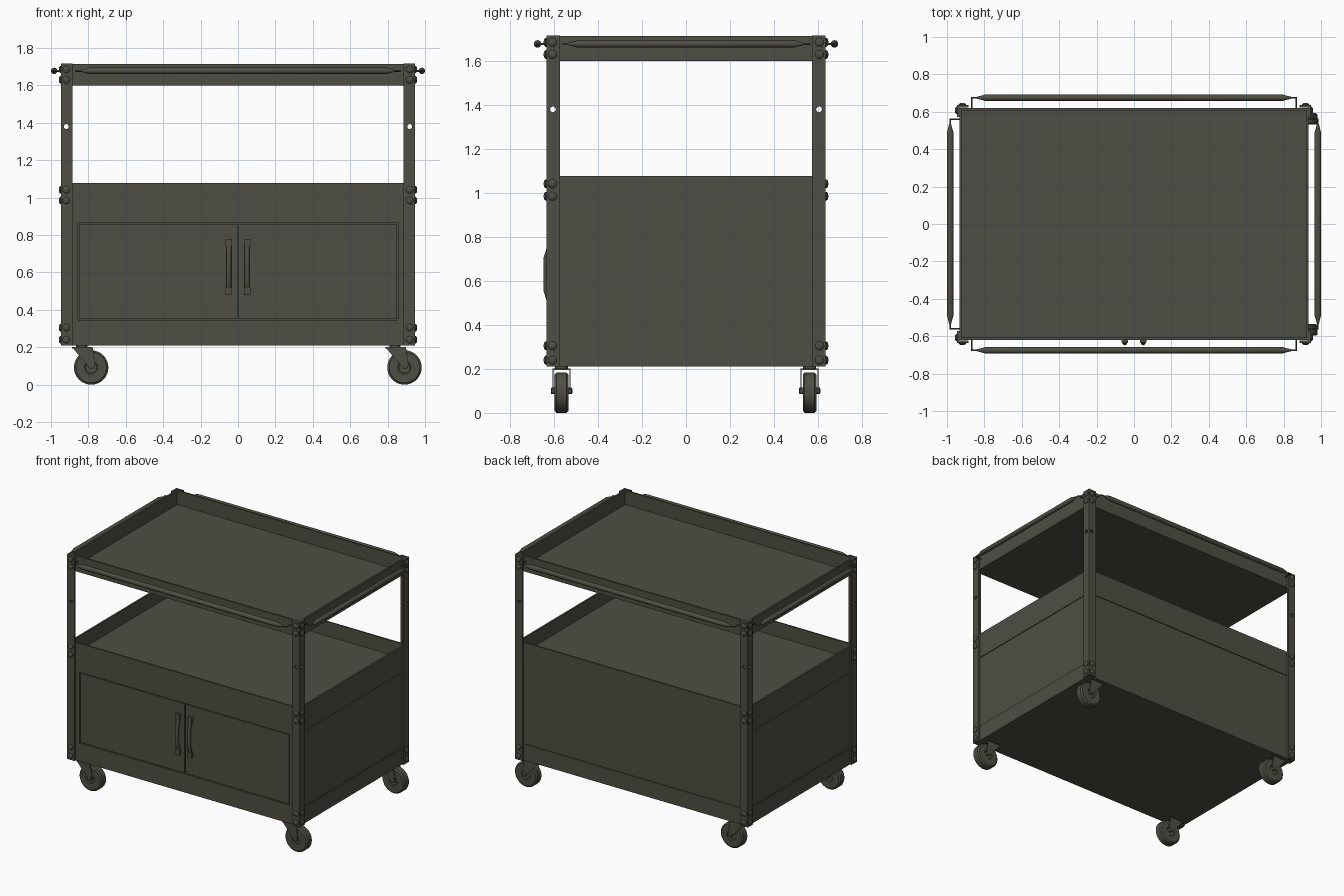
import bpy, bmesh, math
from mathutils import Vector

if "Cube" in bpy.data.objects:
    bpy.data.objects.remove(bpy.data.objects["Cube"])

paint = bpy.data.materials.new("dark_olive_grey")
paint.diffuse_color = (0.078, 0.076, 0.058, 1)
paint.use_nodes = True
paint.node_tree.nodes["Principled BSDF"].inputs["Base Color"].default_value = paint.diffuse_color

HX, HY = 0.933, 0.62      # tray half sizes
LX, LY = 0.946, 0.635     # outer faces of the corner legs
T = 0.012                 # sheet thickness


def finish(name, bm, smooth=False):
    bmesh.ops.recalc_face_normals(bm, faces=bm.faces)
    me = bpy.data.meshes.new(name)
    bm.to_mesh(me)
    bm.free()
    me.materials.append(paint)
    ob = bpy.data.objects.new(name, me)
    bpy.context.collection.objects.link(ob)
    if smooth:
        bpy.ops.object.select_all(action='DESELECT')
        ob.select_set(True)
        bpy.context.view_layer.objects.active = ob
        bpy.ops.object.shade_smooth_by_angle(angle=math.radians(40))
    return ob


def box(bm, x0, x1, y0, y1, z0, z1):
    vs = bmesh.ops.create_cube(bm, size=1)["verts"]
    for v in vs:
        v.co = Vector((x1 if v.co.x > 0 else x0, y1 if v.co.y > 0 else y0, z1 if v.co.z > 0 else z0))


def prism(bm, pts, place, depth):
    """Extrude a 2D outline; place maps (a, b) to 3D."""
    f = bm.faces.new([bm.verts.new(place(a, b)) for a, b in pts])
    g = bmesh.ops.extrude_face_region(bm, geom=[f])["geom"]
    bmesh.ops.translate(bm, vec=depth, verts=[v for v in g if isinstance(v, bmesh.types.BMVert)])


def lathe(bm, profile, origin, axis, n=16):
    """Spin (radius, distance) pairs about an axis through origin."""
    rot = Vector(axis).to_track_quat('Z', 'Y')
    rings = [[bm.verts.new(Vector(origin) + rot @ Vector((r * math.cos(2 * math.pi * i / n),
              r * math.sin(2 * math.pi * i / n), d))) for i in range(n)] for r, d in profile]
    for a, b in zip(rings, rings[1:]):
        for i in range(n):
            bm.faces.new((a[i], a[(i + 1) % n], b[(i + 1) % n], b[i]))
    bm.faces.new(rings[0])
    bm.faces.new(rings[-1])


def tube(name, pts, r):
    cu = bpy.data.curves.new(name, 'CURVE')
    cu.dimensions = '3D'
    cu.bevel_depth, cu.bevel_resolution, cu.use_fill_caps = r, 2, True
    sp = cu.splines.new('POLY')
    sp.points.add(len(pts) - 1)
    for p, co in zip(sp.points, pts):
        p.co = (*co, 1)
    cu.materials.append(paint)
    ob = bpy.data.objects.new(name, cu)
    bpy.context.collection.objects.link(ob)


def tray(name, z0, z1, floor):
    bm = bmesh.new()
    for s in (-1, 1):
        box(bm, *sorted((s * HX, s * (HX - T))), -HY, HY, z0, z1)
        box(bm, -HX + T, HX - T, *sorted((s * HY, s * (HY - T))), z0, z1)
    box(bm, -HX + T, HX - T, -HY + T, HY - T, floor - T, floor)
    return finish(name, bm)


# Trays
tray("top_tray", 1.60, 1.715, 1.612)
tray("middle_tray", 0.885, 1.077, 0.972)
tray("bottom_tray", 0.21, 0.33, 0.222)

# Cabinet side and back panels, set slightly inside the trays
bm = bmesh.new()
for s in (-1, 1):
    box(bm, *sorted((s * (HX - 0.006), s * (HX - 0.016))), -HY + T, HY - 0.006, 0.325, 0.89)
box(bm, -HX + T, HX - T, HY - 0.016, HY - 0.006, 0.325, 0.89)
finish("cabinet_panels", bm)

# Front frame around the doors
bm = bmesh.new()
box(bm, -HX, HX, -HY, -HY + T, 0.865, 0.885)
box(bm, -HX, HX, -HY, -HY + T, 0.33, 0.345)
for s in (-1, 1):
    box(bm, *sorted((s * 0.855, s * HX)), -HY, -HY + T, 0.345, 0.865)
finish("door_frame", bm)

for s, side in ((-1, "left"), (1, "right")):
    # Door
    bm = bmesh.new()
    box(bm, *sorted((s * 0.004, s * 0.849)), -HY + 0.002, -HY + 0.014, 0.351, 0.859)
    finish(side + "_door", bm)
    # Door handle: bowed grip on two mounting pads
    x = s * 0.049
    tube(side + "_door_handle", [(x, -0.617, 0.50), (x, -0.628, 0.535), (x, -0.636, 0.56),
         (x, -0.636, 0.70), (x, -0.628, 0.725), (x, -0.617, 0.76)], 0.013)
    bm = bmesh.new()
    for z in (0.50, 0.76):
        box(bm, x - 0.017, x + 0.017, -0.634, -0.615, z - 0.02, z + 0.02)
    finish(side + "_handle_pads", bm)

# Leg holes
bm = bmesh.new()
for s in (-1, 1):
    lathe(bm, [(0.013, -1), (0.013, 1)], (s * 0.918, 0, 1.38), (0, 1, 0))
cut_y = finish("hole_cutter_y", bm)
bm = bmesh.new()
for s in (-1, 1):
    lathe(bm, [(0.013, -1.2), (0.013, 1.2)], (0, s * 0.605, 1.38), (1, 0, 0))
cut_x = finish("hole_cutter_x", bm)
for c in (cut_x, cut_y):
    c.hide_render = True
    c.hide_viewport = True
    c.display_type = 'WIRE'

# Corner legs: L-section angles with dome bolts
for sx in (-1, 1):
    for sy in (-1, 1):
        tag = ("front" if sy < 0 else "back") + ("_left" if sx < 0 else "_right")
        w = 0.062
        bm = bmesh.new()
        prism(bm, [(0, 0), (w, 0), (w, T), (T, T), (T, w), (0, w)],
              lambda a, b: (sx * (LX - a), sy * (LY - b), 0.21), (0, 0, 1.507))
        leg = finish(tag + "_leg", bm)
        for c in (cut_x, cut_y):
            m = leg.modifiers.new("holes", 'BOOLEAN')
            m.operation, m.object, m.solver = 'DIFFERENCE', c, 'EXACT'
        bm = bmesh.new()
        heights = [1.685, 1.63, 0.305, 0.24]
        if not (sx > 0 and sy > 0):
            heights += [1.042, 0.985]
        dome = [(0.02, -0.002), (0.02, 0.004), (0.014, 0.010), (0.006, 0.012)]
        for z in heights:
            lathe(bm, dome, (sx * 0.918, sy * LY, z), (0, sy, 0), 12)
            lathe(bm, dome, (sx * LX, sy * 0.607, z), (sx, 0, 0), 12)
        finish(tag + "_bolts", bm, True)

# Grab rails on the four sides: thick tapered grip on a thin bent rod
grip = lambda h: [(0.005, -h), (0.017, -h + 0.045), (0.017, h - 0.045), (0.005, h)]
Z = 1.678
for s, a, b in ((-1, "front", "left"), (1, "back", "right")):
    bm = bmesh.new()
    lathe(bm, grip(0.84), (0, s * 0.675, Z), (1, 0, 0))
    finish(a + "_rail_grip", bm, True)
    tube(a + "_rail_rod", [(-0.868, s * 0.61, Z), (-0.868, s * 0.675, Z),
                           (0.868, s * 0.675, Z), (0.868, s * 0.61, Z)], 0.005)
    bm = bmesh.new()
    lathe(bm, grip(0.535), (s * 0.983, 0, Z), (0, 1, 0))
    finish(b + "_rail_grip", bm, True)
    tube(b + "_rail_rod", [(s * 0.925, -0.56, Z), (s * 0.983, -0.56, Z),
                           (s * 0.983, 0.56, Z), (s * 0.925, 0.56, Z)], 0.005)

# Casters, all trailing towards +x
for px in (-0.835, 0.84):
    for y in (-0.566, 0.562):
        tag = ("front" if y < 0 else "back") + ("_left" if px < 0 else "_right")
        wx, wz = px + 0.05, 0.092
        bm = bmesh.new()
        lathe(bm, [(0.03, -0.026), (0.035, -0.031), (0.082, -0.031), (0.092, -0.022),
                   (0.092, 0.022), (0.082, 0.031), (0.035, 0.031), (0.03, 0.026)],
              (wx, y, wz), (0, 1, 0), 32)
        finish(tag + "_wheel", bm, True)
        bm = bmesh.new()
        for s in (-1, 1):
            prism(bm, [(-0.052, 0.2), (0.058, 0.2), (0.072, 0.105), (0.06, 0.085), (0.045, 0.085)],
                  lambda a, b: (px + a, y + s * 0.036, b), (0, s * 0.005, 0))
        box(bm, px - 0.052, px + 0.058, y - 0.041, y + 0.041, 0.194, 0.202)
        lathe(bm, [(0.03, 0), (0.03, 0.014)], (px, y, 0.198), (0, 0, 1))
        lathe(bm, [(0.008, -0.049), (0.015, -0.046), (0.015, 0.046), (0.008, 0.049)],
              (wx + 0.005, y, 0.1), (0, 1, 0), 12)
        finish(tag + "_fork", bm, True)
